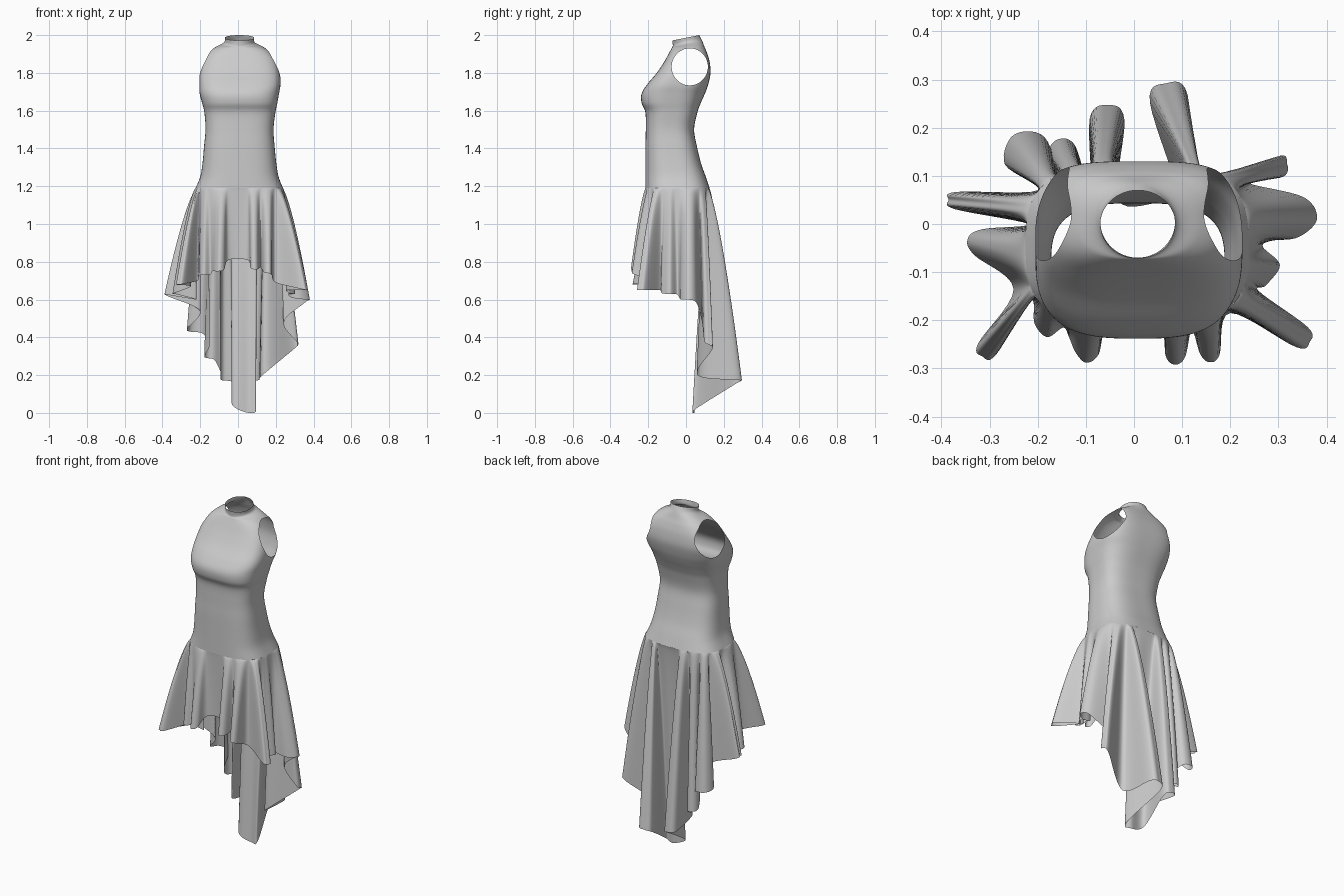
import bpy, bmesh, math
from mathutils import Vector

if "Cube" in bpy.data.objects:
    bpy.data.objects.remove(bpy.data.objects["Cube"])


def spline(pts, per, closed=False):
    """Catmull-Rom through rows of numbers."""
    n, out = len(pts), []
    pick = (lambda i: pts[i % n]) if closed else (lambda i: pts[min(max(i, 0), n - 1)])
    for i in range(n if closed else n - 1):
        for k in range(per):
            t = k / per
            out.append([b + .5 * t * ((c - a) + t * ((2*a - 5*b + 4*c - d) + t * (3*b - a - 3*c + d)))
                        for a, b, c, d in zip(pick(i-1), pick(i), pick(i+1), pick(i+2))])
    if not closed:
        out.append(list(pts[-1]))
    return out


def section(row, angle):
    """Rounded-box cross-section point of the bodice."""
    z, xl, xr, yf, yb, n, tilt = row
    c, s = math.cos(angle), math.sin(angle)
    r = (abs(c)**n + abs(s)**n) ** (-1 / n)
    y = (yf + yb) / 2 + (yb - yf) / 2 * r * s
    return Vector(((xl + xr) / 2 + (xr - xl) / 2 * r * c, y, z + tilt * y))


def loft(name, rings):
    """Open tube through closed rings of equal count."""
    bm = bmesh.new()
    vs = [[bm.verts.new(p) for p in ring] for ring in rings]
    for a, b in zip(vs, vs[1:]):
        for i in range(len(a)):
            j = (i + 1) % len(a)
            bm.faces.new((a[i], a[j], b[j], b[i]))
    return name, bm


def finish(name, bm):
    me = bpy.data.meshes.new(name)
    bm.to_mesh(me)
    bm.free()
    for p in me.polygons:
        p.use_smooth = True
    ob = bpy.data.objects.new(name, me)
    bpy.context.collection.objects.link(ob)
    return ob


# Bodice: z, left, right, front, back, squareness, tilt
body = [
    (1.19, -.225, .238, -.215, .125, 3, 0),
    (1.25, -.200, .215, -.215, .105, 3, 0),
    (1.32, -.188, .203, -.215, .080, 3, 0),
    (1.41, -.180, .194, -.215, .058, 3, 0),
    (1.50, -.172, .188, -.213, .043, 3, 0),
    (1.59, -.178, .198, -.215, .060, 3, 0),
    (1.64, -.190, .208, -.235, .078, 3, 0),
    (1.69, -.203, .217, -.235, .100, 3, 0),
    (1.74, -.205, .225, -.205, .118, 3.3, 0),
    (1.80, -.203, .222, -.155, .130, 3.5, 0),
    (1.86, -.188, .205, -.115, .125, 3.5, 0),
    (1.905, -.160, .176, -.090, .112, 3.2, 0),
    (1.935, -.122, .137, -.075, .098, 2.6, .03),
    (1.957, -.075, .090, -.070, .084, 2, .2),
    (1.986, -.070, .086, -.072, .070, 2, .2)]
SEG = 160
rings = [[section(r, 2 * math.pi * i / SEG) for i in range(SEG)] for r in spline(body, 6)]
name, bm = loft("bodice", rings)

# Armholes: cut the mesh along an ellipse seen from the side
CY, CZ, A, B = .02, 1.832, .096, .098
radius = lambda p: math.hypot((p.y - CY) / A, (p.z - CZ) / B)
rim = []
for e in list(bm.edges):
    a, b = e.verts
    ra, rb = radius(a.co), radius(b.co)
    if (ra - 1) * (rb - 1) < 0 and abs(a.co.x - .008) > .06:
        rim.append(bmesh.utils.edge_split(e, a, (1 - ra) / (rb - ra))[1])
bmesh.ops.connect_verts(bm, verts=rim)
hole = [f for f in bm.faces if abs(f.calc_center_median().x - .008) > .06
        and radius(f.calc_center_median()) < 1]
bmesh.ops.delete(bm, geom=hole, context='FACES')
finish(name, bm)

# Skirt hem, counter-clockwise: valleys (x, y, z) and fold tips (x, y, z, half width)
hem = [
    (.13, .06, .20), (.066, .292, .17, .04), (.095, .05, .02), (.055, .045, .0), (-.032, .05, .045),
    (-.055, .247, .17, .036), (-.09, .07, .21), (-.16, .175, .29, .03),
    (-.15, .085, .36), (-.25, .185, .43, .05), (-.20, .07, .54),
    (-.385, .05, .63, .018), (-.22, .0, .60), (-.345, -.03, .63, .028),
    (-.25, -.135, .67), (-.315, -.275, .68, .022), (-.215, -.16, .70),
    (-.18, -.235, .73, .03), (-.135, -.235, .75), (-.10, -.288, .75, .024),
    (-.05, -.21, .81), (.05, -.21, .81), (.087, -.292, .76, .02),
    (.12, -.22, .77), (.157, -.287, .74, .02), (.20, -.185, .69),
    (.365, -.245, .65, .024), (.26, -.14, .65), (.303, -.085, .63, .04),
    (.285, -.035, .61), (.38, .01, .60, .042), (.24, .085, .48), (.318, .125, .36, .022)]
FINE = 720
waist = [section(body[0], 2 * math.pi * i / FINE) for i in range(FINE)]


def waist_index(p):
    return min(range(FINE), key=lambda i: (waist[i].xy - Vector(p[:2])).length)


N, ctrl, last = len(hem), [], None
start = waist_index(hem[0])
for i, p in enumerate(hem):
    if len(p) == 3:
        last = start + (waist_index(p) - start) % FINE
        ctrl.append((*p, last))
        continue
    nxt = hem[(i + 1) % N]
    end = start + FINE if i == N - 1 else start + (waist_index(nxt) - start) % FINE
    tip, prev = Vector(p[:2]), Vector(hem[i-1][:2])
    d = (tip - (prev + Vector(nxt[:2])) / 2).normalized()
    side = Vector((-d.y, d.x)) * p[3]
    zs = (.85 * p[2] + .15 * hem[i-1][2], p[2], .85 * p[2] + .15 * nxt[2])
    for f, q, z in zip((.3, .5, .7), (tip - side - d * p[3] * .8, tip, tip + side - d * p[3] * .8), zs):
        ctrl.append((q.x, q.y, z, last + f * (end - last)))

# Spline for the hem, straight steps for the matching waist position
PER = 7
edge = spline([c[:3] for c in ctrl], PER, True)
top = []
for i, c in enumerate(ctrl):
    e = ctrl[i + 1][3] if i + 1 < len(ctrl) else start + FINE
    top += [section(body[0], 2 * math.pi * (c[3] + (e - c[3]) * k / PER) / FINE) for k in range(PER)]
ROWS = 36
rings = []
for j in range(ROWS + 1):
    v = (j / ROWS) ** 1.4
    ring = []
    for a, b in zip(top, edge):
        p = a.lerp(Vector((b[0], b[1], max(b[2], 0))), v)
        w = v ** .72
        p.x, p.y = a.x + (b[0] - a.x) * w, a.y + (b[1] - a.y) * w
        ring.append(p)
    rings.append(ring)
finish(*loft("skirt", rings))
